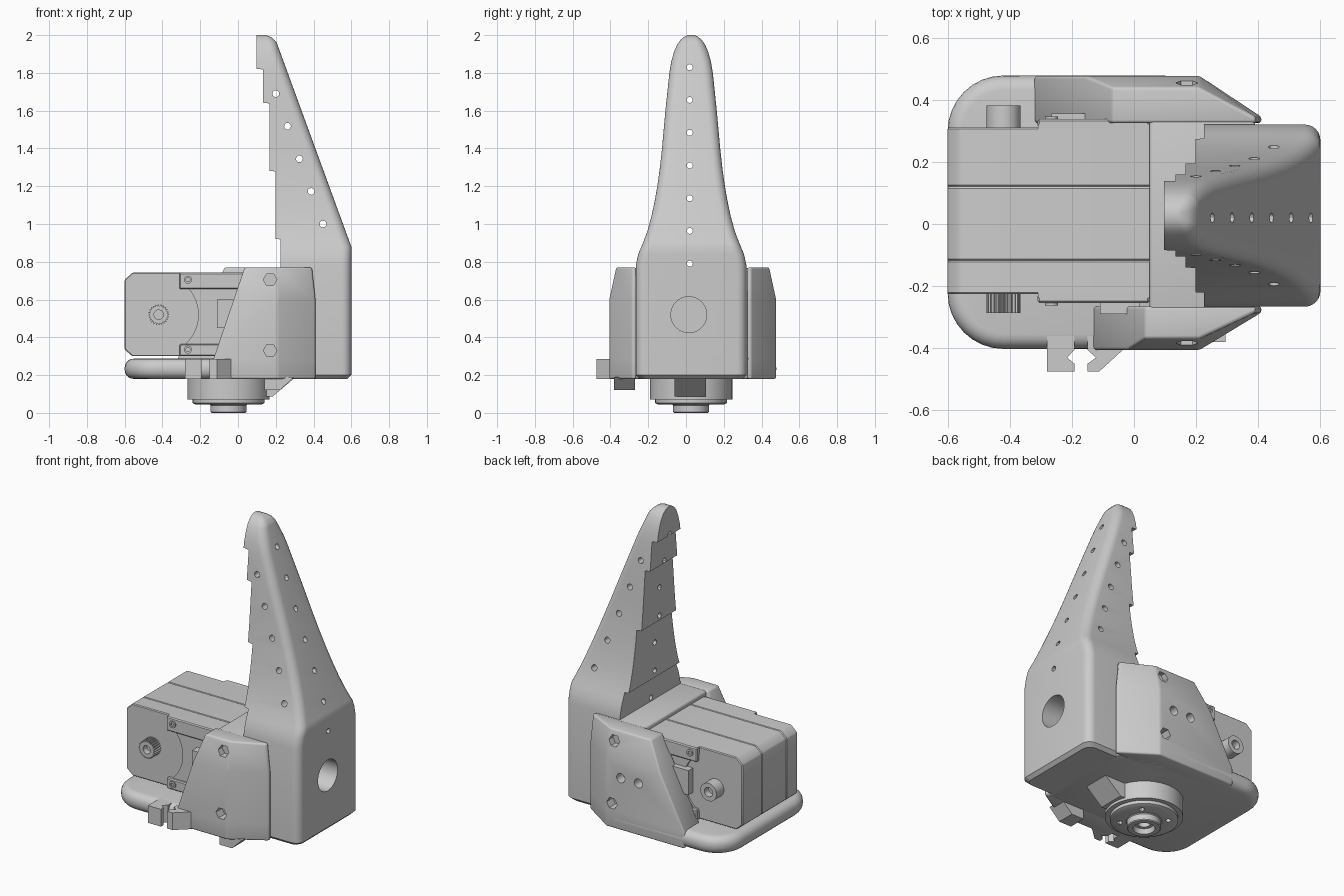
import bpy, bmesh
from math import sin, cos, pi, radians, sqrt

if "Cube" in bpy.data.objects:
    bpy.data.objects.remove(bpy.data.objects["Cube"])

def loft(name, rings, bevel=0, segs=3):
    """Skin a list of equal-length 3D rings, cap both ends, optionally bevel."""
    bm = bmesh.new()
    vs = [[bm.verts.new(p) for p in r] for r in rings]
    n = len(vs[0])
    for a, b in zip(vs, vs[1:]):
        for i in range(n):
            j = (i + 1) % n
            bm.faces.new((a[i], a[j], b[j], b[i]))
    bm.faces.new(vs[0])
    bm.faces.new(vs[-1])
    bmesh.ops.recalc_face_normals(bm, faces=bm.faces)
    me = bpy.data.meshes.new(name)
    bm.to_mesh(me)
    bm.free()
    ob = bpy.data.objects.new(name, me)
    bpy.context.collection.objects.link(ob)
    if bevel:
        m = ob.modifiers.new("bevel", 'BEVEL')
        m.width, m.segments, m.limit_method, m.angle_limit = bevel, segs, 'ANGLE', radians(30)
        apply(ob, m)
    smooth(ob)
    return ob

def active(ob):
    bpy.ops.object.select_all(action='DESELECT')
    ob.select_set(True)
    bpy.context.view_layer.objects.active = ob

def apply(ob, mod):
    active(ob)
    bpy.ops.object.modifier_apply(modifier=mod.name)

def smooth(ob):
    active(ob)
    bpy.ops.object.shade_smooth_by_angle(angle=radians(30))

def prism_z(name, pts, z0, z1, **k):
    return loft(name, [[(x, y, z) for x, y in pts] for z in (z0, z1)], **k)

def prism_y(name, pts, y0, y1, **k):
    return loft(name, [[(x, y, z) for x, z in pts] for y in (y0, y1)], **k)

def rect(x0, x1, y0, y1):
    return [(x0, y0), (x1, y0), (x1, y1), (x0, y1)]

def circle(cx, cy, r, n=24):
    return [(cx + r * cos(2 * pi * i / n), cy + r * sin(2 * pi * i / n)) for i in range(n)]

def tube_x(y, z, r, x0, x1, n=16):
    return loft("cutter", [[(x, a, b) for a, b in circle(y, z, r, n)] for x in (x0, x1)])

def cut(ob, cutters):
    for c in cutters:
        c.hide_render = True
        m = ob.modifiers.new("cut", 'BOOLEAN')
        m.operation, m.object, m.solver = 'DIFFERENCE', c, 'EXACT'
        apply(ob, m)
        bpy.data.objects.remove(c)
    smooth(ob)

def lerp(table, z):
    for (a, u), (b, v) in zip(table, table[1:]):
        if z <= b:
            return u + (v - u) * (z - a) / (b - a)
    return table[-1][1]

CY = 0.027  # centre line of the housing

# Finger with square column below and stepped inner face
half_w = [(0.18, .293), (0.78, .293), (0.84, .28), (0.9, .255), (0.96, .232), (1.04, .21), (1.12, .193),
          (1.2, .179), (1.3, .165), (1.4, .154), (1.6, .136), (1.8, .115), (1.86, .105), (1.91, .091),
          (1.95, .074), (1.975, .056), (1.99, .038), (2.0, .018)]
outer_x = [(0.18, .58), (0.2, .6), (0.88, .6), (1.96, .205), (1.985, .182), (2.0, .15)]
steps = [(0.92, .225), (1.28, .198), (1.64, .166), (1.82, .133), (2.1, .097)]
zs = {z for z, _ in half_w + outer_x} | {z for s, _ in steps[:-1] for z in (s - .002, s + .002)}
rings = []
for z in sorted(zs):
    w, xr = lerp(half_w, z), lerp(outer_x, z)
    xl = next(x for s, x in steps if z < s)
    if z < .19:
        w -= .02
    r = min(.05, w * .6, (xr - xl) * .45)
    arc = [(r * sin(pi * i / 12), r * (1 - cos(pi * i / 12))) for i in range(7)]
    right = [(xr - r + a, CY - w + b, z) for a, b in arc]
    left = [(xr - r + a, CY + w - b, z) for a, b in reversed(arc)]
    rings.append([(xl, CY - w, z)] + right + left + [(xl, CY + w, z)])
finger = loft("finger", rings)
holes = [tube_x(.02, 1.83 - .1733 * i, .016, 0, .8, 12) for i in range(7)]
holes += [prism_y("cutter", circle(.2 + .0625 * i, 1.69 - .1725 * i, .018, 12), -.6, .6) for i in range(5)]
holes.append(tube_x(.015, .52, .095, .42, .8, 40))
cut(finger, holes)

# Base plate with rounded rear corners and a full round edge
R = .18
outline = [(.2, -.403), (.4, -.265), (.4, .32), (.2, .477)]
for cy, a0 in ((.478 - R, 90), (-.402 + R, 180)):
    for i in range(9):
        a = radians(a0 + i * 11.25)
        outline.append((-.6 + R + R * cos(a), cy + R * sin(a)))
prism_z("base_plate", outline, .18, .287, bevel=.048, segs=5)

# Housing block and the two sloping cheeks
prism_z("housing_block", rect(.05, .39, -.28, .335), .18, .768, bevel=.012)

def cheek(name, y_in, y_mid, y_out, x_low, x_top):
    s = 1 if y_out > 0 else -1
    rr = []
    for z, x, d in ((.18, x_low, 0), (.285, x_low, 0), (.6, x_low + (x_top - x_low) * .65, 0), (.77, x_top, .037)):
        rr.append([(x, y_in, z), (x, y_out - s * d, z), (.21, y_out - s * d, z),
                   (.41 - d * .5, y_mid, z), (.41 - d * .5, y_in, z)])
    ob = loft(name, rr, bevel=.022)
    cs = [prism_y("cutter", circle(.17, z, .036, 6), y_out - s * .06, y_out + s * .1) for z in (.705, .33)]
    if s > 0:
        cs += [prism_y("cutter", circle(x, .5, .028, 16), y_out - .06, y_out + .1) for x in (.11, -.01)]
    cut(ob, cs)

cheek("front_cheek", -.265, -.285, -.406, -.13, .035)
cheek("back_cheek", .325, .345, .477, -.32, -.07)

# Servo motor: three stacked case layers with seams
case = [(-.6, .335), (-.56, .3), (.06, .3), (.06, .742), (-.56, .742), (-.6, .705)]
for name, y0, y1 in (("front", -.226, -.118), ("middle", -.118, .12), ("back", .12, .31)):
    prism_y("servo_case_" + name, case, y0, y1, bevel=.005, segs=1)

# Servo face plates with a concave edge around the output shaft, rails and screw bosses
SX, SZ = -.42, .52
scoop = [(SX + .21 * cos(a), SZ + .21 * sin(a)) for a in (radians(58 - 116 * i / 16) for i in range(17))]
plate = [(-.309, .3), (.05, .3), (.05, .742), (-.309, .742)] + scoop
for side, y, s in (("front", -.226, -1), ("back", .31, 1)):
    prism_y(f"servo_{side}_plate", plate, y - s * .01, y + s * .012)
    for z0, z1 in ((.3, .365), (.655, .742)):
        prism_y(f"servo_{side}_rail", rect(-.31, .05, z0, z1), y, y + s * .028, bevel=.006, segs=1)
    for z in (.335, .705):
        boss = prism_y(f"servo_{side}_boss", circle(-.265, z, .021, 16), y, y + s * .036)
        cut(boss, [prism_y("cutter", circle(-.265, z, .011, 12), y + s * .015, y + s * .1)])
prism_y("servo_back_tab", rect(-.265, -.12, .45, .6), .31, .355)
prism_y("servo_front_tab", rect(-.11, .02, .45, .6), -.29, -.226)

# Output spline at the front, idler boss at the back
teeth = [(SX + (.055 if i % 4 < 2 else .047) * cos(2 * pi * i / 96), SZ + (.055 if i % 4 < 2 else .047) * sin(2 * pi * i / 96))
         for i in range(96)]
spline = prism_y("output_spline", teeth, -.287, -.2)
cut(spline, [prism_y("cutter", circle(SX, SZ, .025), -.25, -.4)])
idler = prism_y("idler_boss", circle(SX, SZ, .055, 32), .3, .382)
cut(idler, [prism_y("cutter", circle(SX, SZ, .028), .34, .5)])

# Round mounting hub under the base, turned from one profile
HX = -.05
turn = [(.218, .2), (.218, .072), (.19, .072), (.19, .052), (.175, .045), (.1, .045), (.095, .04),
        (.095, .005), (.09, 0), (.062, 0), (.055, .03), (.035, .03), (.035, .06)]
hub = loft("mounting_hub", [[(x, y, z) for x, y in circle(HX, CY, r, 48)] for r, z in turn])
cut(hub, [prism_z("cutter", circle(HX + .135 * cos(a), CY + .135 * sin(a), .016, 12), -.1, .065)
          for a in (pi / 4 + i * pi / 2 for i in range(4))])
prism_y("hub_wedge", [(.08, .088), (.185, .088), (.3, .185), (.08, .185)], -.06, .105)
prism_y("front_stop", [(.14, .122), (.225, .122), (.295, .19), (.14, .19)], -.38, -.27)

# Cable clip: two hooked claws on the front edge
prism_z("clip_left_claw", [(-.28, -.475), (-.192, -.475), (-.192, -.45), (-.215, -.43), (-.192, -.405),
                           (-.192, -.35), (-.28, -.35)], .18, .286)
prism_z("clip_right_claw", [(-.15, -.475), (-.112, -.475), (-.03, -.4), (-.03, -.35), (-.15, -.35),
                            (-.15, -.405), (-.122, -.43), (-.15, -.45)], .18, .286)
